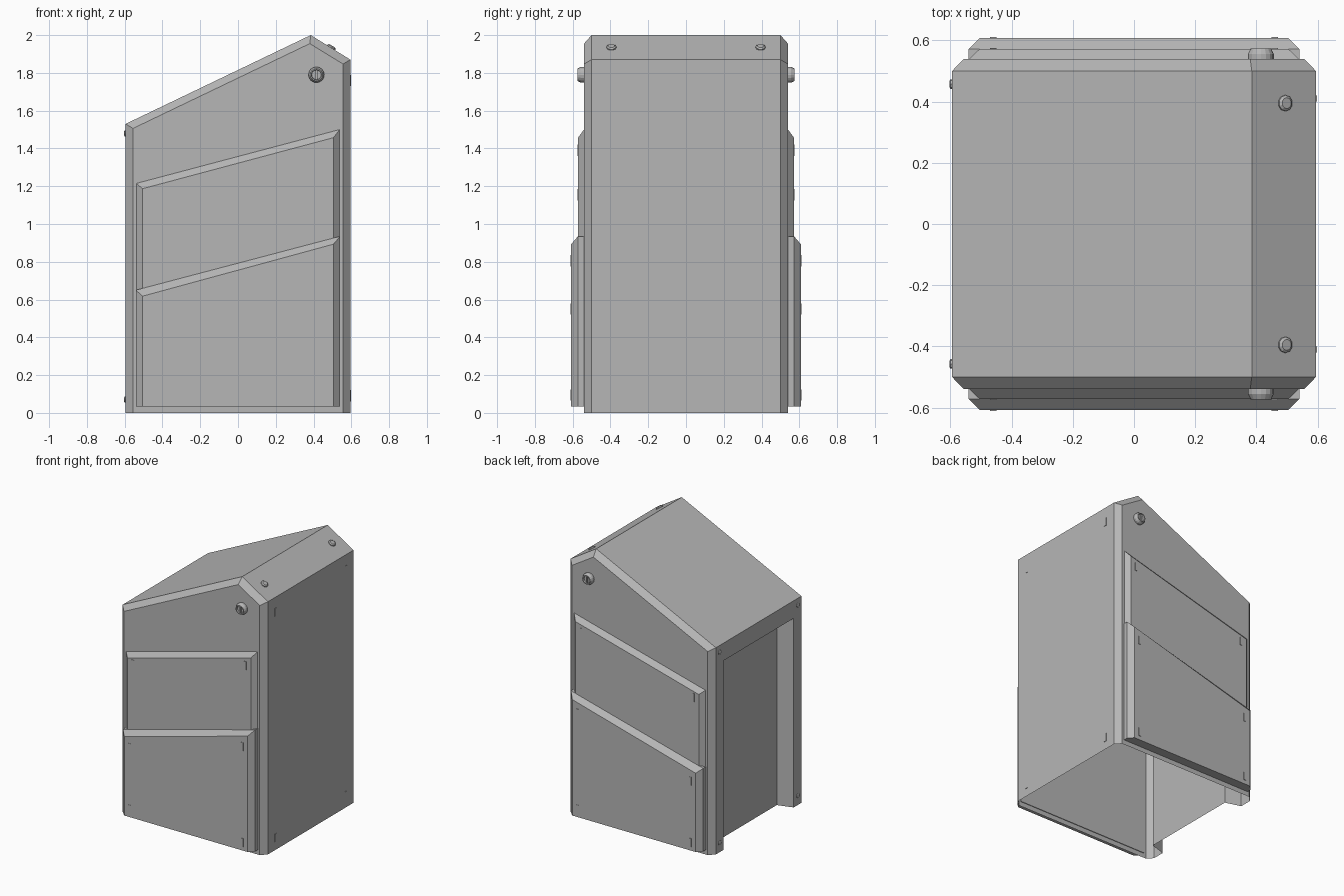
import bpy, bmesh, math
from mathutils import Vector, Matrix

cube = bpy.data.objects.get("Cube")
if cube:
    bpy.data.objects.remove(cube)

grey = bpy.data.materials.new("plain grey")
grey.use_nodes = True
grey.diffuse_color = (0.47, 0.47, 0.47, 1)
grey.node_tree.nodes["Principled BSDF"].inputs["Base Color"].default_value = grey.diffuse_color


def finish(name, bm):
    bmesh.ops.remove_doubles(bm, verts=bm.verts, dist=0.0005)
    bmesh.ops.recalc_face_normals(bm, faces=bm.faces)
    # The uppermost face must look upward
    top = max(bm.faces, key=lambda f: f.calc_center_median().z)
    if name == "shell" and top.normal.z < 0:
        bmesh.ops.reverse_faces(bm, faces=bm.faces)
    mesh = bpy.data.meshes.new(name)
    bm.to_mesh(mesh)
    bm.free()
    mesh.materials.append(grey)
    ob = bpy.data.objects.new(name, mesh)
    bpy.context.collection.objects.link(ob)
    return ob


def bridge(bm, a, b, closed):
    n = len(a)
    for i in range(n if closed else n - 1):
        j = (i + 1) % n
        bm.faces.new((a[i], a[j], b[j], b[i]))


def loop(bm, points):
    return [bm.verts.new(p) for p in points]


# Hollow shell: open at the bottom, bevelled front and back, sloping roof
outer = [(-0.595, 0), (-0.595, 1.53), (0.385, 2.0), (0.595, 1.87), (0.595, 0)]
inner = [(-0.556, 0), (-0.556, 1.506), (0.38, 1.955), (0.556, 1.847), (0.556, 0)]
bm = bmesh.new()
rings = [loop(bm, [(x, y, z) for x, z in prof])
         for prof, y in ((inner, -0.54), (outer, -0.5), (outer, 0.5), (inner, 0.54))]
for a, b in zip(rings, rings[1:]):
    bridge(bm, a, b, False)
bm.faces.new(rings[0])
bm.faces.new(rings[3])

# Doorway recess replaces the flat wall on the low side
wall = [f for f in bm.faces if all(v.co.x < -0.59 for v in f.verts)]
bmesh.ops.delete(bm, geom=wall, context="FACES_ONLY")
arches = [loop(bm, [(x, -w, 0), (x, -w, top), (x, w, top), (x, w, 0)])
          for x, w, top in ((-0.595, 0.5, 1.53), (-0.595, 0.41, 1.40), (-0.48, 0.376, 1.32))]
for a, b in zip(arches, arches[1:]):
    bridge(bm, a, b, False)
bm.faces.new(arches[2])
finish("shell", bm)


def panel(name, side, layers):
    """Stack of four-sided outlines: (y, half width, bottom, left top, right top)."""
    bm = bmesh.new()
    loops = [loop(bm, [(-w, side * y, lo), (-w, side * y, left),
                       (w, side * y, right), (w, side * y, lo)])
             for y, w, lo, left, right in layers]
    for a, b in zip(loops, loops[1:]):
        bridge(bm, a, b, True)
    bm.faces.new(loops[0])
    bm.faces.new(loops[-1])
    finish(name, bm)


def slot(name, center, normal):
    """Thin upright rectangular plate."""
    bm = bmesh.new()
    bmesh.ops.create_cube(bm, size=1)
    size = (0.006, 0.02, 0.06) if normal == "x" else (0.02, 0.006, 0.06)
    bmesh.ops.scale(bm, vec=size, verts=bm.verts)
    bmesh.ops.translate(bm, vec=center, verts=bm.verts)
    finish(name, bm)


def lathe(name, center, axis, profile, sides):
    """Turned part from (radius, height) steps along an axis."""
    bm = bmesh.new()
    turn = Vector(axis).to_track_quat("Z", "Y").to_matrix().to_4x4()
    place = Matrix.Translation(center) @ turn
    loops = [loop(bm, [place @ Vector((r * math.cos(t), r * math.sin(t), h))
                       for t in (2 * math.pi * i / sides for i in range(sides))])
             for r, h in profile]
    for a, b in zip(loops, loops[1:]):
        bridge(bm, a, b, True)
    bm.faces.new(loops[0])
    bm.faces.new(loops[-1])
    return finish(name, bm)


cap = [(0.026, 0), (0.026, 0.006), (0.018, 0.012)]
rim = [(0.042, -0.005), (0.042, 0.016), (0.033, 0.034), (0.027, 0.034), (0.025, 0.022)]
roof_normal = Vector((0.13, 0, 0.21)).normalized()

for side, label in ((-1, "front"), (1, "back")):
    # Two overlapping slanted panels
    panel(label + "_upper_panel", side,
          [(0.535, 0.538, 0.035, 1.215, 1.50), (0.54, 0.538, 0.035, 1.215, 1.50),
           (0.572, 0.505, 0.035, 1.187, 1.457)])
    panel(label + "_lower_panel", side,
          [(0.535, 0.541, 0.035, 0.65, 0.935), (0.572, 0.541, 0.035, 0.65, 0.935),
           (0.608, 0.505, 0.035, 0.618, 0.893)])
    # Slots near the panel corners
    for x, z, y in ((-0.46, 1.155, 0.572), (0.46, 1.39, 0.572), (-0.46, 0.55, 0.608),
                    (0.46, 0.805, 0.608), (-0.46, 0.095, 0.608), (0.46, 0.095, 0.608)):
        slot(label + "_panel_slot", (x, side * y, z), "y")
    # Slots on the tall side wall
    for z in (0.09, 1.76):
        slot(label + "_wall_slot", (0.595, side * 0.41, z), "x")
    # Small studs on the doorway frame
    for z in (0.07, 1.48):
        lathe(label + "_frame_stud", (-0.595, side * 0.457, z), (-1, 0, 0),
              [(0.016, 0), (0.016, 0.005), (0.01, 0.008)], 8)
    # Round cap on the short roof slope
    lathe(label + "_roof_cap", (0.493, side * 0.395, 1.933), roof_normal, cap, 10)
    # Slotted bolt below the peak
    lathe(label + "_bolt", (0.415, side * 0.54, 1.79), (0, side, 0), rim, 16)
    bm = bmesh.new()
    bmesh.ops.create_cube(bm, size=1)
    bmesh.ops.scale(bm, vec=(0.012, 0.01, 0.05), verts=bm.verts)
    bmesh.ops.translate(bm, vec=(0.415, side * 0.566, 1.79), verts=bm.verts)
    finish(label + "_bolt_bar", bm)
